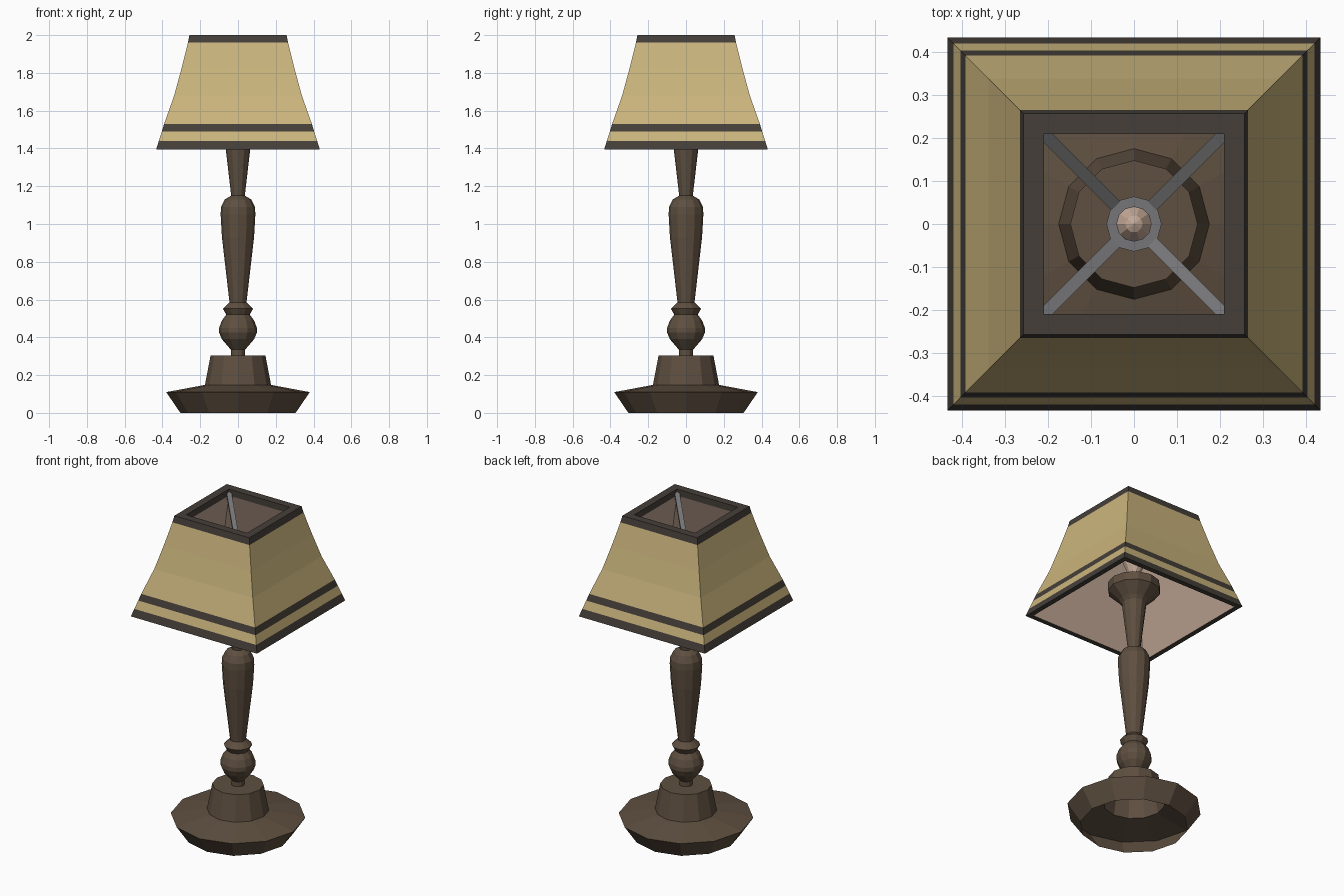
import bpy, bmesh, math
from mathutils import Vector

if "Cube" in bpy.data.objects:
    bpy.data.objects.remove(bpy.data.objects["Cube"])


def material(name, rgb):
    """Flat material from sRGB 0-255 values."""
    m = bpy.data.materials.new(name)
    lin = [((c / 255 + 0.055) / 1.055) ** 2.4 for c in rgb]
    m.diffuse_color = (*lin, 1)
    m.use_nodes = True
    m.node_tree.nodes["Principled BSDF"].inputs["Base Color"].default_value = m.diffuse_color
    return m


WOOD = material("dark_wood", (94, 79, 64))
FABRIC = material("shade_fabric", (203, 181, 125))
TRIM = material("shade_trim", (69, 63, 57))
LINING = material("pale_lining", (195, 168, 150))
METAL = material("grey_metal", (118, 118, 120))


def finish(name, bm, mats):
    me = bpy.data.meshes.new(name)
    bm.to_mesh(me)
    bm.free()
    for m in mats:
        me.materials.append(m)
    ob = bpy.data.objects.new(name, me)
    bpy.context.collection.objects.link(ob)
    return ob


def lathe(name, profile, sides, mats, slots=None, turn=0.0, closed=False):
    """Flat-faced turning of (radius, z) points; slots gives a material per band."""
    bm = bmesh.new()
    rings = []
    for r, z in profile:
        if r == 0:
            rings.append([bm.verts.new((0, 0, z))] * sides)
        else:
            rings.append([bm.verts.new((r * math.cos(turn + math.tau * i / sides),
                                        r * math.sin(turn + math.tau * i / sides), z))
                          for i in range(sides)])
    pairs = list(zip(rings, rings[1:] + rings[:1]))
    for k, (a, b) in enumerate(pairs if closed else pairs[:-1]):
        for i in range(sides):
            j = (i + 1) % sides
            f = bm.faces.new(list(dict.fromkeys((a[i], a[j], b[j], b[i]))))
            f.material_index = slots[k] if slots else 0
    return finish(name, bm, mats)


# Turned foot, hollow underneath
lathe("base", [(0.305, 0), (0.38, 0.11), (0.175, 0.148), (0.145, 0.305), (0.03, 0.305)],
      12, [WOOD])

# Turned column with ball, collar, shaft, and cup under the bulb
lathe("column", [(0.038, 0.30), (0.038, 0.335), (0.085, 0.39), (0.10, 0.425), (0.10, 0.45),
                 (0.085, 0.49), (0.062, 0.52), (0.08, 0.552), (0.045, 0.585),
                 (0.085, 0.93), (0.092, 1.05), (0.09, 1.09), (0.07, 1.13), (0.036, 1.15),
                 (0.07, 1.44), (0.085, 1.46), (0.148, 1.52), (0.148, 1.57), (0, 1.57)],
      12, [WOOD])

# Bulb
lathe("bulb", [(0.03, 1.57), (0.035, 1.64), (0.062, 1.70), (0.062, 1.75), (0.04, 1.81),
               (0.02, 1.84), (0, 1.85)], 10, [LINING])

# Square shade: outer fabric with trim bands, flat rims and pale lining
half = [(0.433, 1.395), (0.419, 1.44), (0.403, 1.49), (0.391, 1.53), (0.338, 1.68),
        (0.300, 1.82), (0.265, 1.96), (0.257, 2.0), (0.209, 2.0), (0.209, 1.96),
        (0.31, 1.68), (0.402, 1.395)]
lathe("lampshade", [(r * math.sqrt(2), z) for r, z in half], 4, [FABRIC, TRIM, LINING],
      [1, 0, 1, 0, 0, 0, 1, 1, 1, 2, 2, 1], turn=math.pi / 4, closed=True)

# Support ring around the bulb tip
lathe("support_ring", [(0.064, 1.80), (0.064, 1.83), (0.04, 1.83), (0.04, 1.80)],
      12, [METAL], closed=True)

# Four sloping arms from the ring to the shade corners
for n in range(4):
    a = math.pi / 4 + n * math.pi / 2
    out = Vector((math.cos(a), math.sin(a), 0))
    side = Vector((-out.y, out.x, 0))
    bm = bmesh.new()
    ends = []
    for r, z in ((0.055, 1.815), (0.296, 1.975)):
        c = out * r + Vector((0, 0, z))
        ends.append([bm.verts.new(c + side * s + Vector((0, 0, h)))
                     for s, h in ((-0.014, -0.012), (0.014, -0.012), (0.014, 0.012), (-0.014, 0.012))])
    p, q = ends
    for i in range(4):
        j = (i + 1) % 4
        bm.faces.new((p[i], p[j], q[j], q[i]))
    bm.faces.new(p[::-1])
    bm.faces.new(q)
    bmesh.ops.recalc_face_normals(bm, faces=bm.faces)
    finish(f"support_arm_{n + 1}", bm, [METAL])
